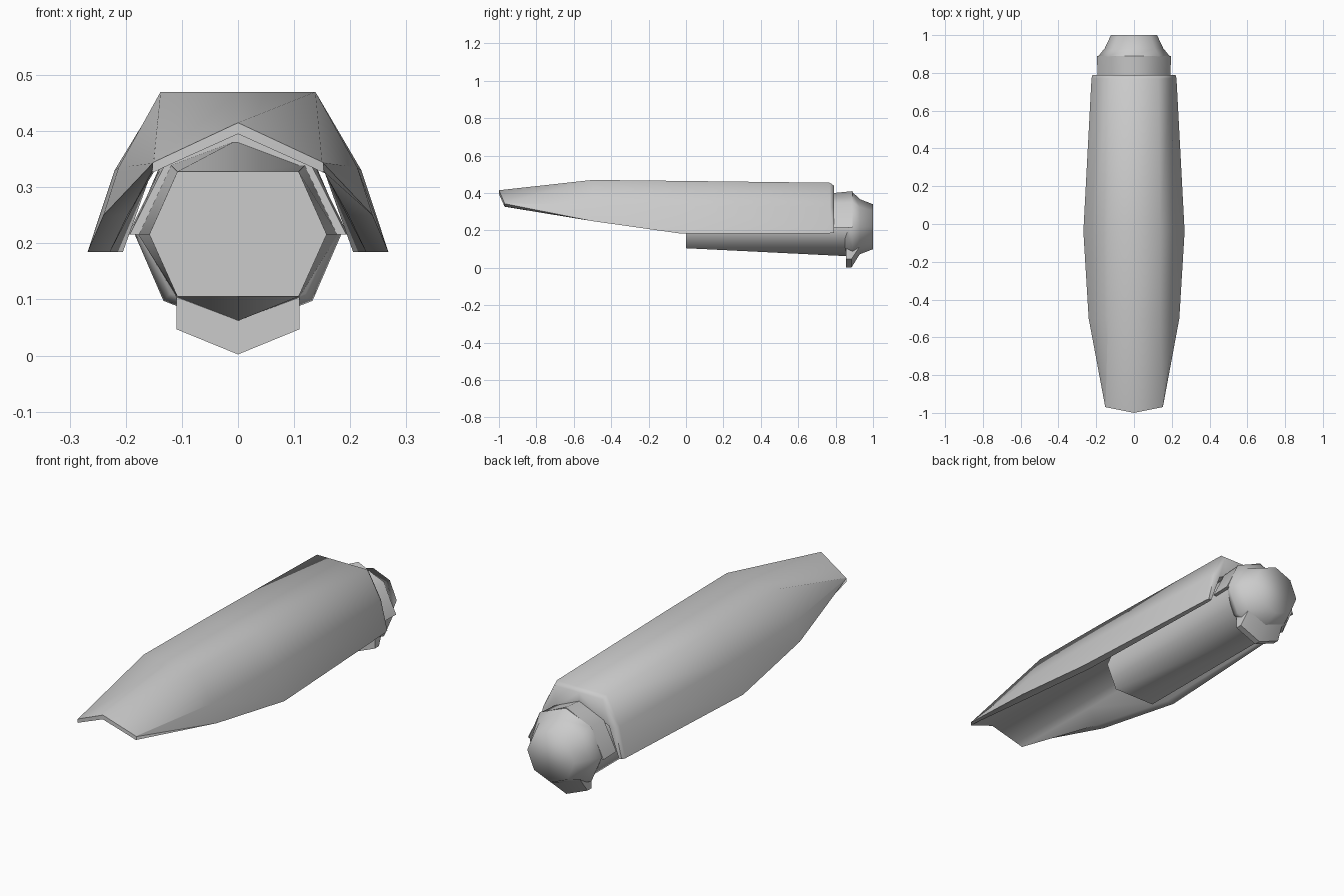
import bpy
import bmesh
import math

cube = bpy.data.objects.get("Cube")
if cube:
    bpy.data.objects.remove(cube)

grey = bpy.data.materials.new("plain grey")
grey.use_nodes = True
grey.diffuse_color = (0.6, 0.6, 0.6, 1)
grey.node_tree.nodes["Principled BSDF"].inputs["Base Color"].default_value = (0.6, 0.6, 0.6, 1)


def finish(name, bm, angle):
    """Weld, orient and shade a mesh, then link it as an object."""
    bmesh.ops.remove_doubles(bm, verts=bm.verts, dist=0.0005)
    bmesh.ops.recalc_face_normals(bm, faces=bm.faces)
    mesh = bpy.data.meshes.new(name)
    bm.to_mesh(mesh)
    bm.free()
    mesh.materials.append(grey)
    ob = bpy.data.objects.new(name, mesh)
    bpy.context.collection.objects.link(ob)
    bpy.ops.object.select_all(action='DESELECT')
    ob.select_set(True)
    bpy.context.view_layer.objects.active = ob
    bpy.ops.object.shade_smooth_by_angle(angle=math.radians(angle))
    return ob


def loft(name, sections, angle=70, bend=None):
    """Skin mirrored half sections (first and last points on x = 0) along y."""
    bm = bmesh.new()
    rings = []
    for y, half in sections:
        full = half + [(-x, z) for x, z in half[-2:0:-1]]
        rings.append([bm.verts.new((x, bend(x, y) if bend else y, z)) for x, z in full])
    count = len(rings[0])
    for a, b in zip(rings, rings[1:]):
        for i in range(count):
            j = (i + 1) % count
            bm.faces.new((a[i], a[j], b[j], b[i]))
    # End caps as mirrored strips, so hollow sections stay open underneath
    for ring in (rings[0], rings[-1]):
        last = len(sections[0][1]) - 1
        if name == "shell":
            for i in range(last // 2):
                for s in (1, -1):
                    quad = [s * i, s * (i + 1), s * (last - i - 1), s * (last - i)]
                    quad = list(dict.fromkeys(k % count for k in quad))
                    bm.faces.new([ring[k] for k in quad])
        else:
            bm.faces.new(ring)
    return finish(name, bm, angle)


# Long folded shell: outer centre, shoulder, side, rim, then inner rim to centre
def shell_section(top, shoulder, side, rim, inner_rim, inner_side=(0.155, 0.325)):
    return [(0, top), shoulder, side, rim, inner_rim, inner_side, (0.12, 0.341), (0, 0.395)]


nose = (0.15, 0.345)
shell = [
    (-1.0, shell_section(0.415, (0.15, 0.345), (0.151, 0.344), (0.152, 0.343),
                         (0.153, 0.328), (0.15, 0.327))),
    (-0.5, shell_section(0.47, (0.138, 0.47), (0.213, 0.335), (0.24, 0.25), (0.197, 0.25))),
    (-0.04, shell_section(0.465, (0.138, 0.465), (0.22, 0.33), (0.268, 0.185), (0.228, 0.185))),
    (0.77, shell_section(0.455, (0.13, 0.455), (0.195, 0.325), (0.225, 0.185), (0.205, 0.185))),
    (0.79, shell_section(0.44, (0.122, 0.44), (0.187, 0.322), (0.22, 0.187), (0.205, 0.187))),
]
loft("shell", shell, 70, lambda x, y: y + 0.2 * abs(x) if y < -0.9 else y)

# Faceted barrel hanging under the shell
loft("barrel", [
    (0.0, [(0, 0.328), (0.108, 0.328), (0.158, 0.216), (0.108, 0.105), (0, 0.105)]),
    (0.87, [(0, 0.385), (0.12, 0.34), (0.178, 0.216), (0.11, 0.105), (0, 0.062)]),
])

# Hood wrapped over the rear top of the barrel
hood = [(0, 0.4), (0.128, 0.345), (0.193, 0.216), (0.165, 0.216), (0, 0.25)]
wide = [(0, 0.41), (0.13, 0.35), (0.196, 0.216), (0.165, 0.216), (0, 0.25)]
loft("rear_hood", [(0.79, hood), (0.89, wide)], 50)


# Rounded octagonal tail cap
def octagon(radius_x, radius_z, z):
    return [(radius_x * math.sin(i * math.pi / 4), z + radius_z * math.cos(i * math.pi / 4))
            for i in range(5)]


loft("tail_cap", [
    (0.85, octagon(0.17, 0.155, 0.22)),
    (0.89, octagon(0.188, 0.18, 0.225)),
    (0.93, octagon(0.155, 0.147, 0.22)),
    (1.0, octagon(0.122, 0.12, 0.22)),
], 75)

# Pointed catch below the tail
catch = [(0, 0.13), (0.11, 0.13), (0.11, 0.047), (0, 0.002)]
loft("lower_catch", [
    (0.855, catch),
    (0.885, catch),
    (0.93, [(0, 0.16), (0.1, 0.16), (0.1, 0.115), (0, 0.075)]),
], 30)
